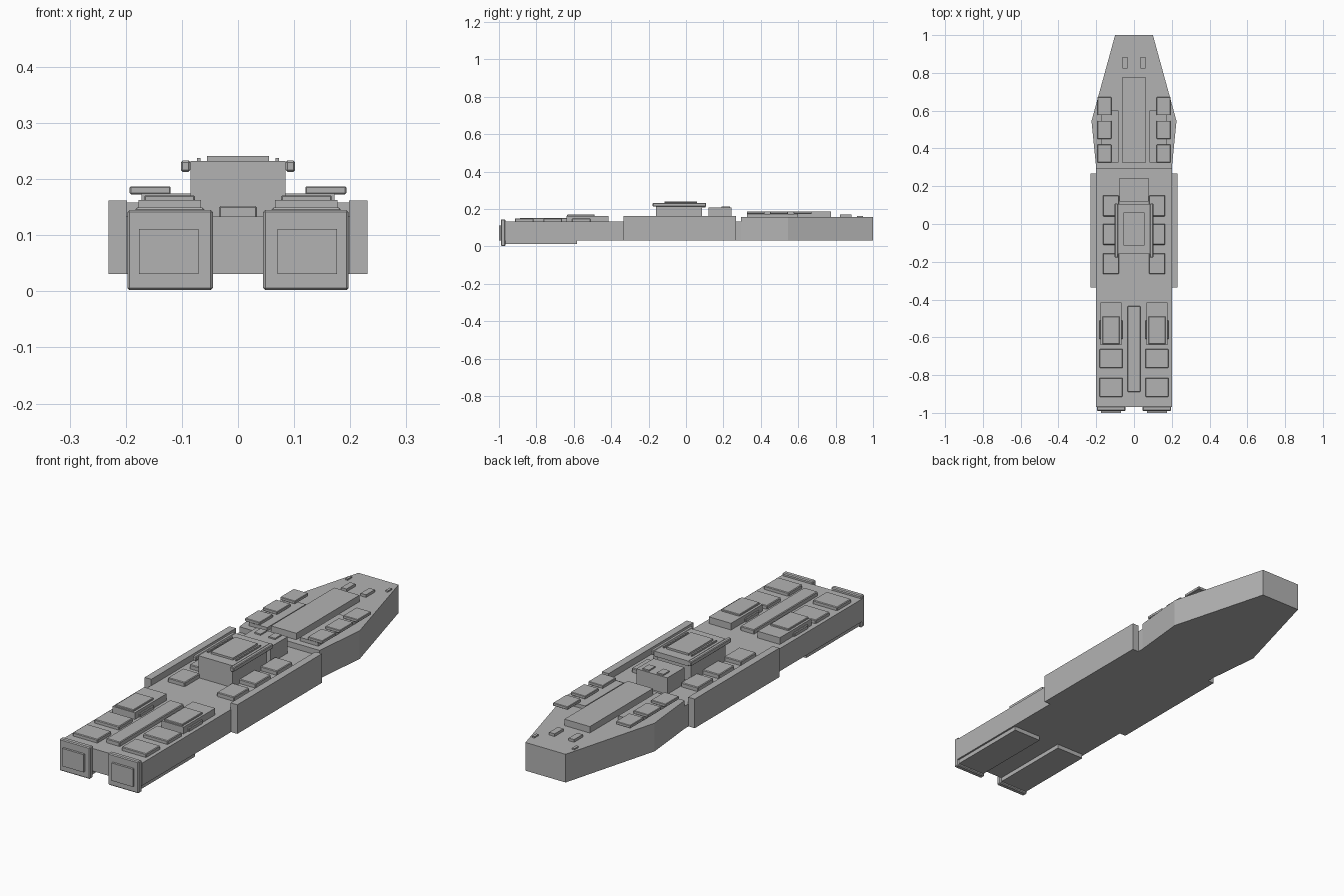
import bpy, bmesh

if "Cube" in bpy.data.objects:
    bpy.data.objects.remove(bpy.data.objects["Cube"])

grey = bpy.data.materials.new("hull grey")
grey.diffuse_color = (0.45, 0.45, 0.45, 1)
grey.use_nodes = True
grey.node_tree.nodes["Principled BSDF"].inputs["Base Color"].default_value = grey.diffuse_color


def finish(name, bm, bevel=0.0):
    bmesh.ops.recalc_face_normals(bm, faces=bm.faces)
    me = bpy.data.meshes.new(name)
    bm.to_mesh(me)
    bm.free()
    me.materials.append(grey)
    ob = bpy.data.objects.new(name, me)
    bpy.context.collection.objects.link(ob)
    if bevel:
        mod = ob.modifiers.new("edge bevel", 'BEVEL')
        mod.width = bevel
        mod.segments = 1
    return ob


def box(name, x, y, z, bevel=0.0, pair=False):
    """Box from (min, max) ranges; pair adds a copy mirrored in x."""
    bm = bmesh.new()
    sides = [x, (-x[1], -x[0])] if pair else [x]
    for sx in sides:
        v = bmesh.ops.create_cube(bm, size=1)['verts']
        for p in v:
            p.co = [r[0] + (c + 0.5) * (r[1] - r[0])
                    for c, r in zip(p.co, (sx, y, z))]
    return finish(name, bm, bevel)


def prism(name, outline, z0, z1):
    bm = bmesh.new()
    face = bm.faces.new([bm.verts.new((a, b, z0)) for a, b in outline])
    ext = bmesh.ops.extrude_face_region(bm, geom=[face])
    for g in ext['geom']:
        if isinstance(g, bmesh.types.BMVert):
            g.co.z = z1
    return finish(name, bm)


# Main hull, tapered bow and side armour
box("main_hull", (-.2, .2), (-.968, .3), (.031, .133))
half = [(.2, .295), (.225, .545), (.1, 1)]
prism("bow_hull", half + [(-a, b) for a, b in reversed(half)], .031, .158)
box("side_armour", (.198, .231), (-.335, .268), (.031, .162), pair=True)

# Engines: keel pods, end frames and raised exhaust panels
box("engine_pod", (.052, .192), (-.975, -.582), (.012, .035), pair=True)
box("engine_frame", (.045, .197), (-.99, -.966), (.002, .145), .004, True)
box("exhaust_panel", (.07, .176), (-1, -.985), (.031, .111), pair=True)

# Stern deck: spine, pads and stepped housings
box("stern_spine", (-.034, .034), (-.89, -.435), (.13, .152), .003)
for i, y in enumerate((-.865, -.712, -.56)):
    box(f"stern_pad_{i + 1}", (.06, .183), (y - .05, y + .05), (.13, .149), .003, True)
box("stern_housing", (.066, .177), (-.64, -.415), (.13, .163), pair=True)
box("stern_housing_cap", (.077, .167), (-.635, -.49), (.16, .171), .002, True)

# Midship deck pads
for i, y in enumerate((-.21, -.055, .096)):
    box(f"midship_pad_{i + 1}", (.08, .165), (y - .055, y + .055), (.13, .152), .003, True)

# Command tower with roof, side rails and front block
box("tower", (-.085, .085), (-.16, .085), (.13, .21))
box("tower_roof", (-.085, .085), (-.16, .105), (.209, .232))
box("roof_plate", (-.055, .055), (-.115, .06), (.23, .241))
box("roof_strip", (.067, .073), (-.115, .06), (.23, .238), pair=True)
box("tower_rail", (.085, .102), (-.178, .108), (.213, .233), .003, True)
box("tower_front_block", (-.077, .077), (.12, .243), (.13, .207))
box("front_block_pad", (.02, .052), (.19, .235), (.205, .213), pair=True)

# Bow deck: long casemate, pad platforms, pads and small hatches
box("bow_casemate", (-.063, .063), (.325, .775), (.155, .187))
box("bow_platform", (.082, .172), (.325, .6), (.155, .174), pair=True)
for i, y in enumerate((.373, .498, .624)):
    box(f"bow_pad_{i + 1}", (.12, .193), (y - .048, y + .048), (.173, .187), .002, True)
box("bow_hatch", (.035, .062), (.823, .885), (.155, .17), pair=True)
box("bow_cleat", (.094, .106), (.915, .945), (.155, .164), pair=True)
